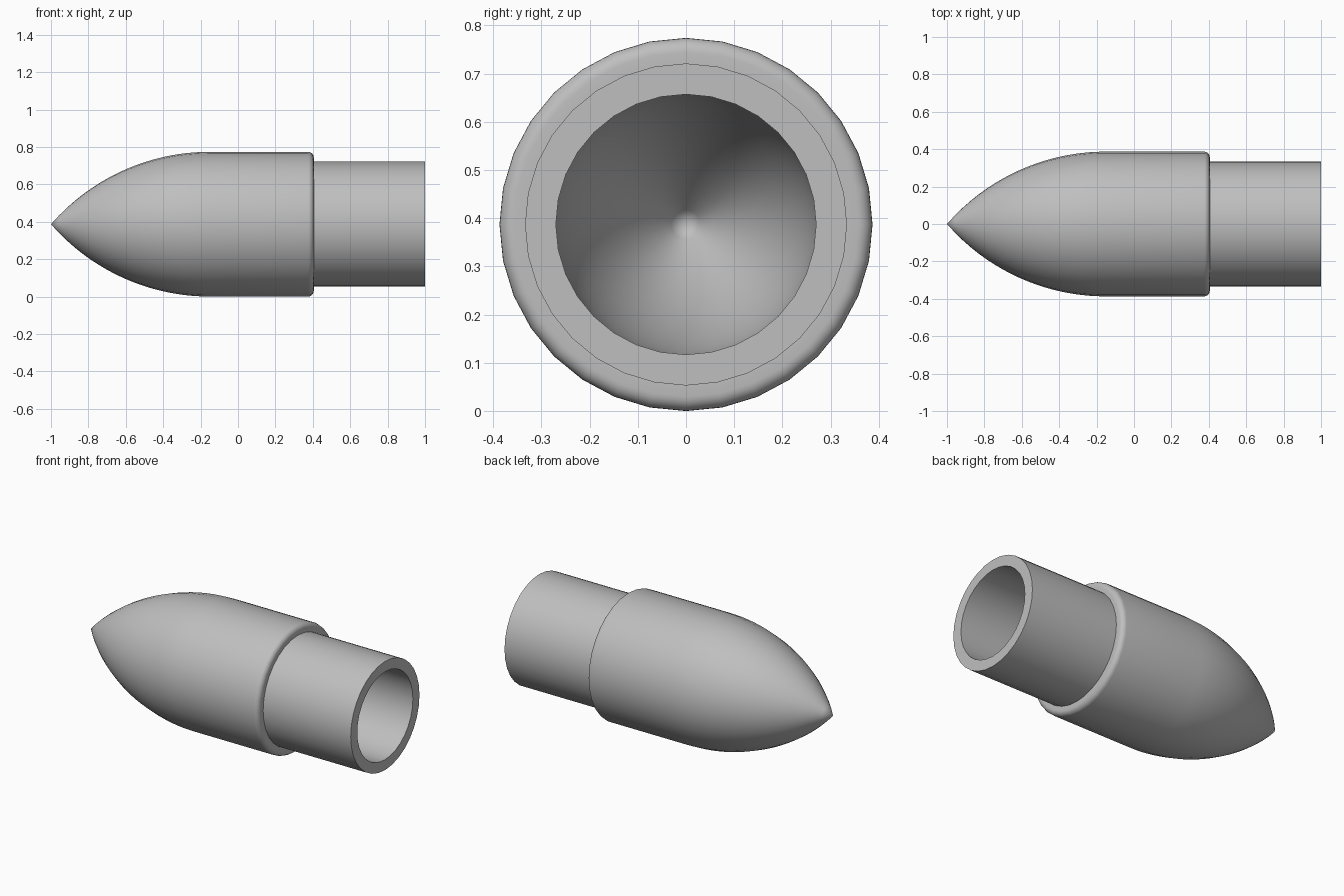
import bpy, bmesh, math
from mathutils import Vector

cube = bpy.data.objects.get("Cube")
if cube:
    bpy.data.objects.remove(cube, do_unlink=True)

OUTER, TUBE, BORE = 0.387, 0.334, 0.27      # radii
TIP, BASE, SHOULDER, END = -1.0, -0.15, 0.405, 1.0
FILLET = 0.03
SIDES = 32


def ogive(tip, base, radius, steps=20):
    """Tangent ogive as (x, r) points from the tip to the cylinder."""
    length = base - tip
    rho = (radius ** 2 + length ** 2) / (2 * radius)
    points = []
    for i in range(steps + 1):
        x = tip + length * i / steps
        r = math.sqrt(rho ** 2 - (base - x) ** 2) + radius - rho
        points.append((x, max(r, 0.0)))
    return points


# Profile: outer ogive, rounded shoulder, tube, then the hollow back to its tip
profile = ogive(TIP, BASE, OUTER)
for i in range(7):
    a = math.pi / 2 * (1 - i / 6)
    profile.append((SHOULDER - FILLET + FILLET * math.cos(a),
                    OUTER - FILLET + FILLET * math.sin(a)))
profile += [(SHOULDER, TUBE), (END, TUBE), (END, BORE)]
profile += reversed(ogive(-0.84, BASE, BORE))

# Revolve the profile around the long axis
bm = bmesh.new()
verts = [bm.verts.new((x, 0, r)) for x, r in profile]
edges = [bm.edges.new(pair) for pair in zip(verts, verts[1:])]
bmesh.ops.spin(bm, geom=verts + edges, cent=(0, 0, 0), axis=(1, 0, 0),
               angle=math.tau, steps=SIDES)
bmesh.ops.remove_doubles(bm, verts=bm.verts, dist=0.0001)
bmesh.ops.recalc_face_normals(bm, faces=bm.faces)
bmesh.ops.translate(bm, verts=bm.verts, vec=Vector((0, 0, OUTER)))
mesh = bpy.data.meshes.new("nose_cone")
bm.to_mesh(mesh)
bm.free()

# Plain grey material
grey = bpy.data.materials.new("light_grey")
grey.use_nodes = True
colour = (0.52, 0.52, 0.52, 1)
grey.diffuse_color = colour
grey.node_tree.nodes["Principled BSDF"].inputs["Base Color"].default_value = colour
mesh.materials.append(grey)

nose = bpy.data.objects.new("nose_cone", mesh)
bpy.context.collection.objects.link(nose)
bpy.context.view_layer.objects.active = nose
nose.select_set(True)
bpy.ops.object.shade_smooth_by_angle(angle=math.radians(30))
